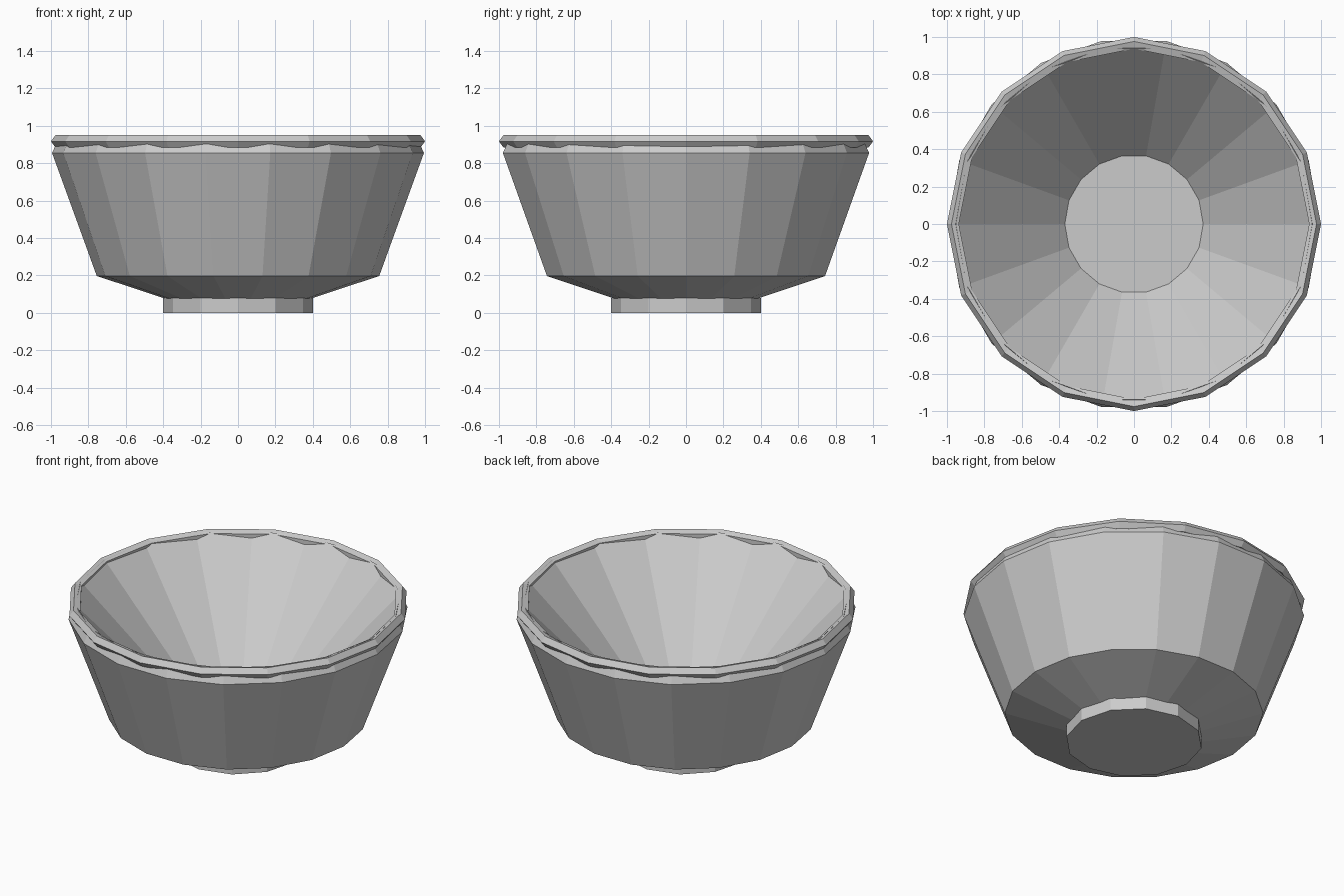
import bpy, bmesh
from math import cos, sin, pi

if "Cube" in bpy.data.objects:
    bpy.data.objects.remove(bpy.data.objects["Cube"])


def lathe(name, profile, sides, closed=False):
    """Spin an (r, z) profile round z with flat faces; cap open ends."""
    bm = bmesh.new()
    rings = [[bm.verts.new((r * cos(2 * pi * i / sides), r * sin(2 * pi * i / sides), z))
              for i in range(sides)] for r, z in profile]
    pairs = list(zip(rings, rings[1:]))
    if closed:
        pairs.append((rings[-1], rings[0]))
    else:
        bm.faces.new(rings[0])
        bm.faces.new(rings[-1])
    for a, b in pairs:
        for i in range(sides):
            j = (i + 1) % sides
            bm.faces.new((a[i], a[j], b[j], b[i]))
    bmesh.ops.recalc_face_normals(bm, faces=bm.faces)
    mesh = bpy.data.meshes.new(name)
    bm.to_mesh(mesh)
    bm.free()
    obj = bpy.data.objects.new(name, mesh)
    bpy.context.collection.objects.link(obj)
    return obj


# Foot: 12-sided disc
lathe("foot", [(0.40, 0.0), (0.40, 0.08)], 12)

# Bowl: 18-sided, outside wall, sloped lip, then inside wall down to the floor
lathe("bowl", [(0.37, 0.07), (0.755, 0.197), (0.994, 0.855),
               (0.953, 0.945), (0.37, 0.32)], 18)

# Rim: 16-sided ring with a pentagonal section
R, r, z = 0.965, 0.035, 0.917
lathe("rim", [(R + r * cos(k * pi / 2.5), z + r * sin(k * pi / 2.5)) for k in range(5)],
      16, closed=True)
